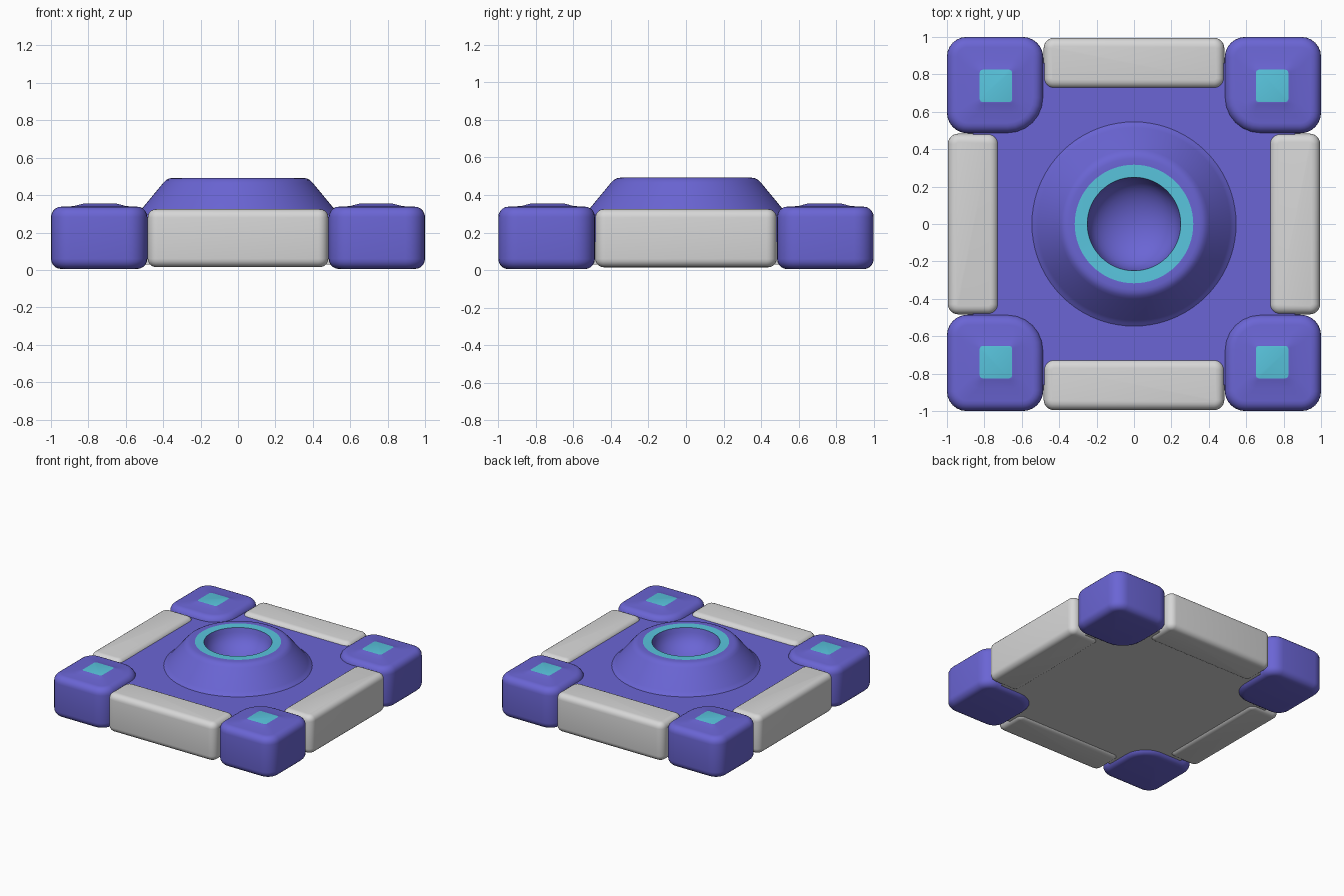
import bpy, bmesh, math
from mathutils import Matrix

if "Cube" in bpy.data.objects:
    bpy.data.objects.remove(bpy.data.objects["Cube"])


def material(name, rgb):
    m = bpy.data.materials.new(name)
    m.diffuse_color = (*rgb, 1)
    m.use_nodes = True
    m.node_tree.nodes["Principled BSDF"].inputs["Base Color"].default_value = m.diffuse_color
    return m


PURPLE = material("purple", (0.145, 0.13, 0.66))
GREY = material("light grey", (0.68, 0.68, 0.68))
CYAN = material("cyan", (0.10, 0.56, 0.73))


def rounded_rect(x0, x1, y0, y1, radii, z, n=6):
    """Counter-clockwise ring; radii for the corners (+x+y, -x+y, -x-y, +x-y)."""
    pts = []
    corners = [(x1, y1, -1, -1), (x0, y1, 1, -1), (x0, y0, 1, 1), (x1, y0, -1, 1)]
    for k, ((x, y, sx, sy), r) in enumerate(zip(corners, radii)):
        for i in range(n + 1):
            a = math.pi / 2 * (k + i / n)
            pts.append((x + sx * r + r * math.cos(a), y + sy * r + r * math.sin(a), z))
    return pts


def circle(r, z, n=72):
    return [(r * math.cos(2 * math.pi * i / n), r * math.sin(2 * math.pi * i / n), z)
            for i in range(n)]


def loft(name, rings, mats, rule=None, turn=0, close_bottom=True):
    """Skin rings from bottom to top; rule(band) gives the material slot."""
    bm = bmesh.new()
    vs = [[bm.verts.new(p) for p in ring] for ring in rings]
    n = len(vs[0])
    for b in range(len(vs) - 1):
        for i in range(n):
            j = (i + 1) % n
            f = bm.faces.new((vs[b][i], vs[b][j], vs[b + 1][j], vs[b + 1][i]))
            f.material_index = rule(b) if rule else 0
    cap = bm.faces.new(vs[-1])
    cap.material_index = rule(len(vs) - 1) if rule else 0
    if close_bottom:
        cap = bm.faces.new(vs[0][::-1])
        cap.material_index = rule(-1) if rule else 0
    bm.transform(Matrix.Rotation(turn * math.pi / 2, 4, 'Z'))
    me = bpy.data.meshes.new(name)
    bm.to_mesh(me)
    bm.free()
    for m in mats:
        me.materials.append(m)
    ob = bpy.data.objects.new(name, me)
    bpy.context.collection.objects.link(ob)
    bpy.ops.object.select_all(action='DESELECT')
    ob.select_set(True)
    bpy.context.view_layer.objects.active = ob
    bpy.ops.object.shade_smooth_by_angle(angle=math.radians(40))
    return ob


def soft_profile(z0, z1, b, n=5):
    """(inset, z) pairs for a block with rounded bottom and top edges."""
    arc = [math.pi / 2 * i / n for i in range(n + 1)]
    low = [(b - b * math.sin(a), z0 + b - b * math.cos(a)) for a in arc]
    return low + [(i, z0 + z1 - z) for i, z in reversed(low)]


# floor plate: grey underside, purple top
loft("floor_plate",
     [rounded_rect(-.86, .86, -.86, .86, [.05] * 4, z) for z in (.03, .15, .298)],
     [PURPLE, GREY], lambda b: 1 if b < 1 else 0)

# four edge bars
for k in range(4):
    rings = [rounded_rect(-.483 + d, .483 - d, -.995 + d, -.725 - d,
                          [.055 - d] * 4, z)
             for d, z in soft_profile(.015, .325, .045)]
    loft(f"edge_bar_{k + 1}", rings, [GREY], turn=k)

# four corner blocks with a low raised cap and a cyan light
for k in range(4):
    rings = [rounded_rect(.485 + d, 1 - d, .485 + d, 1 - d,
                          [.105 - d, .11 - d, .19 - d, .11 - d], z)
             for d, z in soft_profile(.005, .338, .055)]
    for h, r, z in ((.14, .05, .341), (.095, .02, .353), (.087, .018, .355)):
        rings.append(rounded_rect(.738 - h, .738 + h, .738 - h, .738 + h, [r] * 4, z))
    last = len(rings) - 1
    loft(f"corner_block_{k + 1}", rings, [PURPLE, CYAN],
         lambda b: 1 if b == last else 0, turn=k)

# central crater: cone, cyan rim ring, hollow bowl
profile = [(.56, .285), (.545, .299), (.53, .309), (.515, .326), (.40, .465), (.385, .480),
           (.368, .489), (.35, .492), (.317, .492), (.25, .490)]
ring_band = len(profile) - 2
for i in range(1, 10):
    a = math.pi / 2 * i / 9.3
    profile.append((.245 * math.cos(a), .485 - .175 * math.sin(a)))
loft("central_crater", [circle(r, z) for r, z in profile], [PURPLE, CYAN],
     lambda b: 1 if b == ring_band else 0, close_bottom=False)
